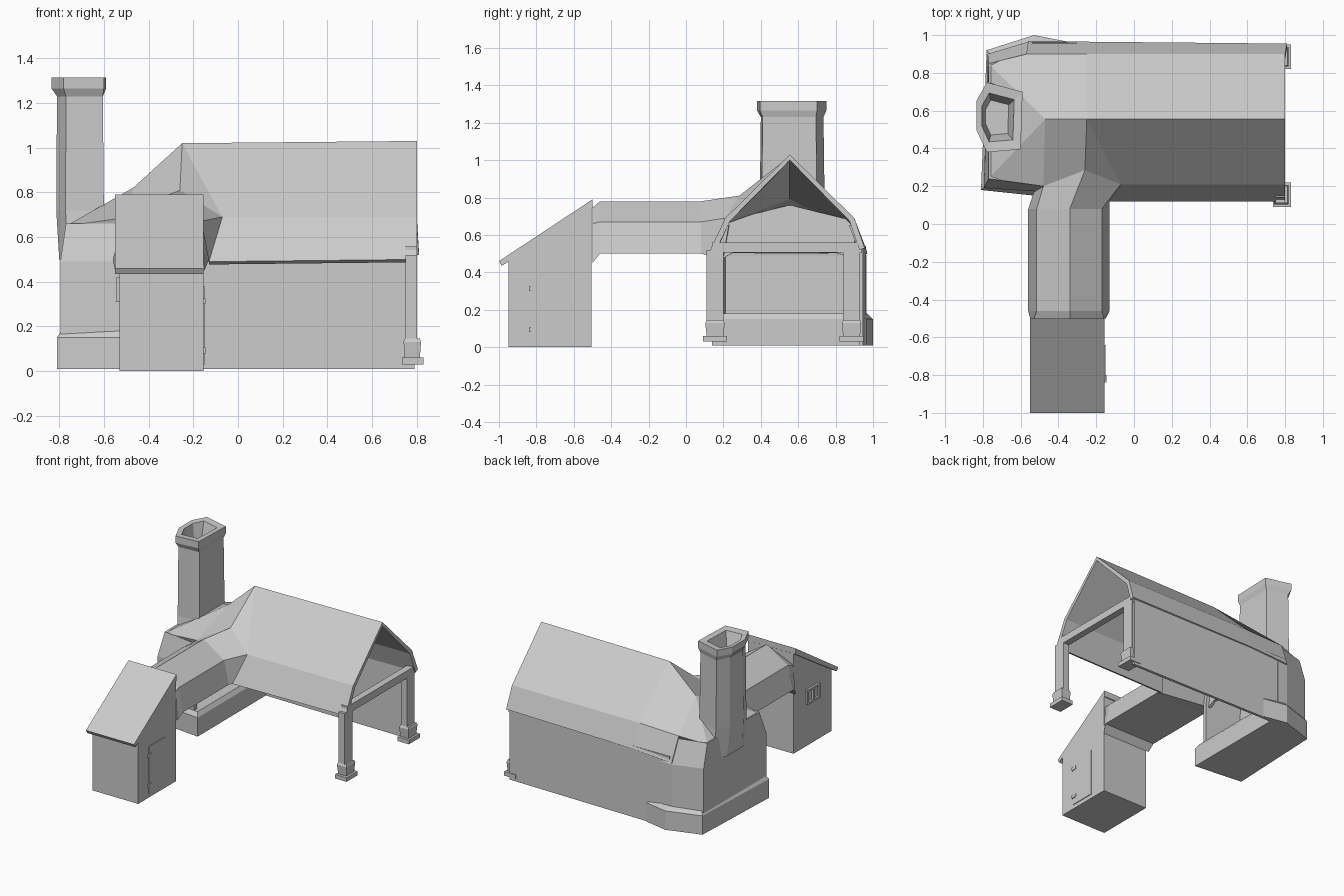
import bpy, bmesh
from mathutils import Vector


def build(name, verts, faces, shell=0.0):
    """Mesh object; a shell gets outward normals and thickness going inward."""
    bm = bmesh.new()
    vs = [bm.verts.new(v) for v in verts]
    for f in faces:
        bm.faces.new([vs[i] for i in f])
    bmesh.ops.recalc_face_normals(bm, faces=bm.faces)
    if shell:
        c = sum((v.co for v in bm.verts), Vector()) / len(vs) - Vector((0, 0, 0.2))
        if sum(f.normal.dot(f.calc_center_median() - c) * f.calc_area() for f in bm.faces) < 0:
            bmesh.ops.reverse_faces(bm, faces=bm.faces)
    me = bpy.data.meshes.new(name)
    bm.to_mesh(me)
    bm.free()
    ob = bpy.data.objects.new(name, me)
    bpy.context.collection.objects.link(ob)
    if shell:
        m = ob.modifiers.new("thickness", 'SOLIDIFY')
        m.thickness, m.offset = shell, -1
    return ob


def loft(name, rings, closed=True, caps=True, shell=0.0):
    n = len(rings[0])
    verts = [p for r in rings for p in r]
    faces = []
    for k in range(len(rings) - 1):
        for i in range(n if closed else n - 1):
            j = (i + 1) % n
            faces.append((k * n + i, k * n + j, (k + 1) * n + j, (k + 1) * n + i))
    if caps:
        faces += [tuple(range(n)), tuple(range(len(verts) - n, len(verts)))]
    return build(name, verts, faces, shell)


def at_z(plan, z):
    return [(x, y, z) for x, y in plan]


def box(name, x0, x1, y0, y1, z0, z1):
    plan = [(x0, y0), (x1, y0), (x1, y1), (x0, y1)]
    return loft(name, [at_z(plan, z0), at_z(plan, z1)])


def scaled(plan, s, dx=0.0):
    cx = sum(p[0] for p in plan) / len(plan)
    cy = sum(p[1] for p in plan) / len(plan)
    return [(cx + (x - cx) * s + dx, cy + (y - cy) * s) for x, y in plan]


# Barn roof: gabled on the right, hipped on the left, valley to the passage
roof = [
    (0.80, 0.12, 0.50), (0.80, 0.21, 0.69), (0.80, 0.555, 1.03), (0.80, 0.90, 0.69), (0.81, 0.955, 0.53),
    (-0.13, 0.12, 0.49), (-0.07, 0.21, 0.69), (-0.25, 0.555, 1.02), (-0.25, 0.90, 0.69), (-0.25, 0.965, 0.52),
    (-0.26, 0.285, 0.81), (-0.47, 0.555, 0.82), (-0.48, 0.20, 0.69),
    (-0.57, 0.90, 0.68), (-0.56, 0.97, 0.50), (-0.77, 0.24, 0.65), (-0.77, 0.85, 0.65)]
build("barn_roof", roof, [
    (0, 1, 6, 5), (1, 2, 7, 6), (2, 3, 8, 7), (3, 4, 9, 8),
    (6, 7, 10), (10, 7, 11, 12), (7, 8, 13, 11), (8, 9, 14, 13),
    (12, 11, 15), (15, 11, 16), (11, 13, 16)], shell=0.03)

# Roofed passage between shed and barn
def section(y, xs, zs):
    return [(x, y, z) for x, z in zip(xs, zs)]

px = (-0.56, -0.515, -0.34, -0.17, -0.13)
pz = (0.50, 0.67, 0.78, 0.67, 0.50)
loft("passage", [
    section(-0.50, (-0.55, -0.53, -0.34, -0.16, -0.15), (0.45, 0.66, 0.745, 0.66, 0.45)),
    section(-0.46, px, pz), section(0.08, px, pz),
    [(-0.53, 0.17, 0.50), roof[12], roof[10], roof[6], roof[5]]])

# Back wall of the barn
wall = [(0.79, 0.925), (0.79, 0.945), (-0.54, 0.962), (-0.54, 0.942)]
loft("back_wall", [at_z(wall, 0.01), at_z(wall, 0.54)])

# Hearth wing: stone plinth, outer walls and hood
plinth = [(-0.81, 0.18), (-0.43, 0.14), (-0.43, 0.95), (-0.35, 0.965), (-0.53, 1.0), (-0.78, 0.92)]
plinth_top = [(-0.79, 0.20), (-0.45, 0.165), (-0.45, 0.94), (-0.40, 0.945), (-0.54, 0.97), (-0.76, 0.90)]
loft("hearth_plinth", [at_z(plinth, 0.01), at_z(plinth, 0.15), at_z(plinth_top, 0.18)])
low = [(-0.48, 0.17), (-0.795, 0.19), (-0.775, 0.90), (-0.56, 0.965), (-0.48, 0.965)]
high = [(-0.48, 0.20), (-0.77, 0.24), (-0.77, 0.85), (-0.57, 0.90), (-0.48, 0.90)]
loft("hearth_walls", [at_z(low, 0.16), at_z(low, 0.49), at_z(high, 0.66)],
     closed=False, caps=False, shell=0.03)
build("hearth_hood", [(-0.50, 0.19, 0.47), (-0.50, 0.25, 0.505), (-0.50, 0.80, 0.505), (-0.50, 0.92, 0.47),
                      (-0.50, 0.88, 0.68), (-0.52, 0.555, 0.76), (-0.50, 0.23, 0.68)],
      [tuple(range(7))], shell=0.02)

# Chimney: tapered shaft, flared cap and hollow flue
shaft_low = [(-0.56, 0.37), (-0.56, 0.71), (-0.75, 0.76), (-0.80, 0.66), (-0.80, 0.48), (-0.76, 0.37)]
shaft = [(-0.605, 0.41), (-0.605, 0.695), (-0.765, 0.735), (-0.81, 0.64), (-0.81, 0.49), (-0.77, 0.40)]
cap = [(-0.60, 0.395), (-0.59, 0.70), (-0.78, 0.75), (-0.835, 0.65), (-0.835, 0.50), (-0.78, 0.38)]
loft("chimney", [
    at_z(shaft_low, 0.50), at_z(scaled(shaft, 1.04), 0.72), at_z(shaft, 1.23), at_z(cap, 1.265),
    at_z(cap, 1.315), at_z(scaled(cap, 0.7), 1.31), at_z(scaled(cap, 0.5), 1.20)])

# Posts with stepped feet, tie beam across the open gable
for side, y in (("front", 0.155), ("back", 0.885)):
    box(side + "_post", 0.75, 0.80, y - 0.045, y + 0.045, 0.12, 0.52)
    box(side + "_post_foot", 0.735, 0.83, y - 0.065, y + 0.065, 0.03, 0.06)
    steps = [(0.06, 0.045), (0.13, 0.052), (0.145, 0.045)]
    loft(side + "_post_base", [
        at_z([(0.78 - r * 0.75, y - r), (0.78 + r * 0.75, y - r),
              (0.78 + r * 0.75, y + r), (0.78 - r * 0.75, y + r)], z) for z, r in steps])
box("tie_beam", 0.75, 0.80, 0.14, 0.94, 0.505, 0.56)

# Shed with lean-to roof
def side_prism(name, profile, x0, x1):
    return loft(name, [[(x, y, z) for y, z in profile] for x in (x0, x1)])

side_prism("shed_walls", [(-0.95, 0.0), (-0.505, 0.0), (-0.505, 0.76), (-0.95, 0.46)], -0.53, -0.155)
side_prism("shed_roof", [(-1.0, 0.46), (-0.985, 0.435), (-0.50, 0.745), (-0.50, 0.79)], -0.55, -0.155)

# Shed door with hinges, and a two-pane window on the far side
box("shed_door", -0.16, -0.150, -0.83, -0.64, 0.03, 0.38)
for z in (0.08, 0.30):
    box("door_hinge", -0.16, -0.145, -0.84, -0.80, z, z + 0.025)
for z in (0.31, 0.405):
    box("window_rail", -0.545, -0.525, -0.80, -0.65, z, z + 0.015)
for y in (-0.80, -0.7325, -0.665):
    box("window_stile", -0.545, -0.525, y, y + 0.015, 0.31, 0.42)
